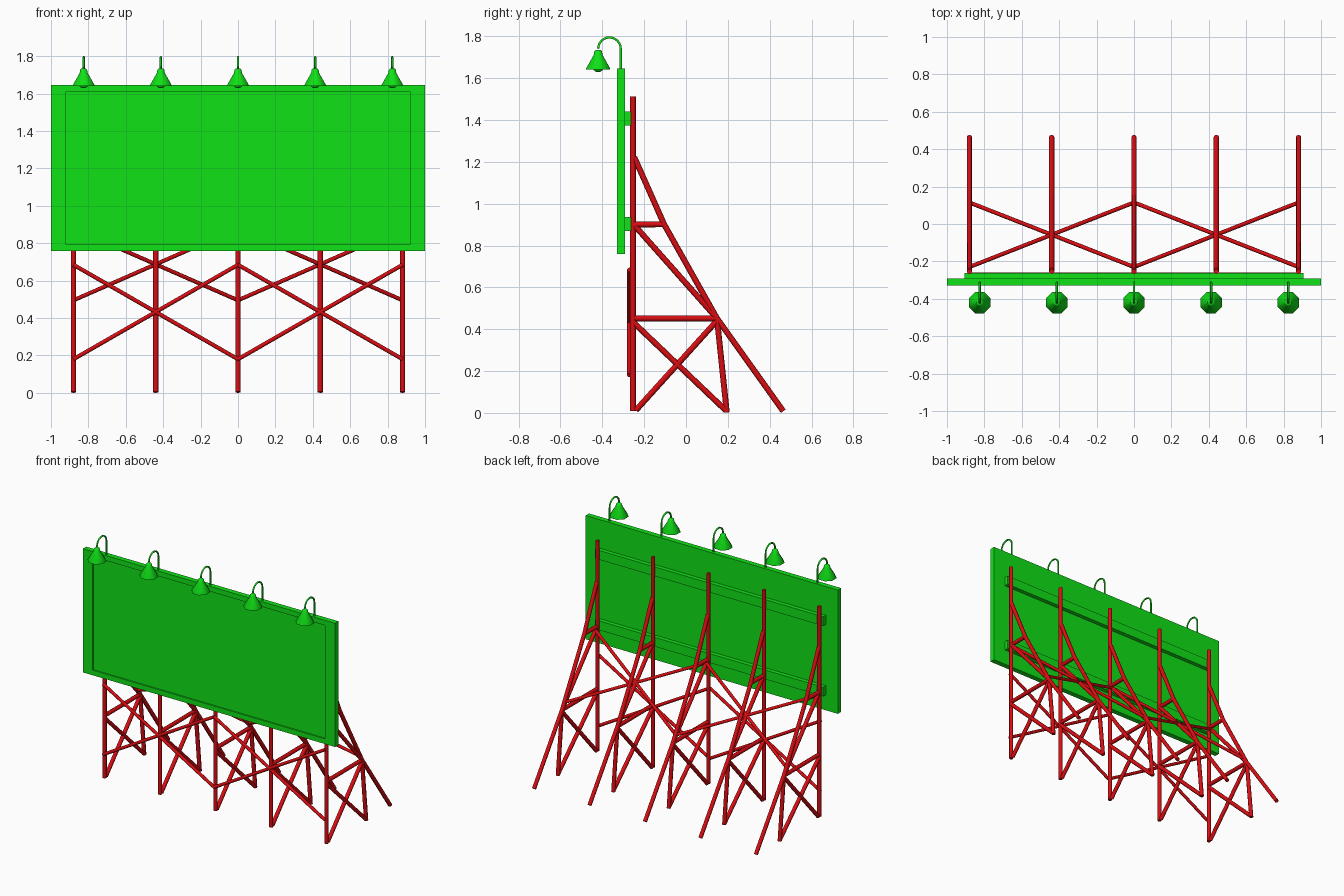
import bpy, bmesh, math
from mathutils import Vector

if "Cube" in bpy.data.objects:
    bpy.data.objects.remove(bpy.data.objects["Cube"])


def material(name, color):
    m = bpy.data.materials.new(name)
    m.diffuse_color = color
    m.use_nodes = True
    m.node_tree.nodes["Principled BSDF"].inputs["Base Color"].default_value = m.diffuse_color
    return m


GREEN = material("green_paint", (0.005, 0.76, 0.008, 1))
RED = material("red_steel", (0.70, 0.004, 0.006, 1))


def finish(bm, name, mat, smooth=False):
    bmesh.ops.recalc_face_normals(bm, faces=bm.faces)
    # Smooth sides, sharp where faces meet at more than 50 degrees
    if smooth:
        for f in bm.faces:
            f.smooth = True
        for e in bm.edges:
            e.smooth = e.calc_face_angle(0) < math.radians(50)
    me = bpy.data.meshes.new(name)
    bm.to_mesh(me)
    bm.free()
    me.materials.append(mat)
    ob = bpy.data.objects.new(name, me)
    bpy.context.collection.objects.link(ob)
    return ob


def box_bm(lo, hi):
    bm = bmesh.new()
    bmesh.ops.create_cube(bm, size=1)
    for v in bm.verts:
        v.co = [(a + b) / 2 + c * (b - a) for a, b, c in zip(lo, hi, v.co)]
    return bm


def rod(name, a, b, r):
    a, b = Vector(a), Vector(b)
    bm = bmesh.new()
    bmesh.ops.create_cone(bm, cap_ends=True, segments=8, radius1=r, radius2=r,
                          depth=(b - a).length)
    rot = (b - a).to_track_quat('Z', 'Y').to_matrix()
    bmesh.ops.rotate(bm, matrix=rot, verts=bm.verts)
    bmesh.ops.translate(bm, vec=(a + b) / 2, verts=bm.verts)
    return finish(bm, name, RED, True)


def lathe(name, profile, center, sides, mat):
    bm = bmesh.new()
    rings = []
    for i in range(sides):
        t = 2 * math.pi * (i + 0.5) / sides
        rings.append([bm.verts.new((center[0] + r * math.cos(t),
                                    center[1] + r * math.sin(t),
                                    center[2] + z)) for r, z in profile])
    for i in range(sides):
        p, q = rings[i], rings[(i + 1) % sides]
        for j in range(len(profile) - 1):
            bm.faces.new((p[j], q[j], q[j + 1], p[j + 1]))
    for j in (0, -1):
        bm.faces.new([ring[j] for ring in rings])
    return finish(bm, name, mat, True)


# Board: flat frame around a panel set back by a straight step
bm = box_bm((-1, -0.33, 0.759), (1, -0.292, 1.646))
bm.normal_update()
front = min(bm.faces, key=lambda f: f.normal.y)
bmesh.ops.inset_region(bm, faces=[front], thickness=0.052)
for v in front.verts:
    v.co.x = math.copysign(0.922, v.co.x)
bm.normal_update()
bmesh.ops.inset_region(bm, faces=[front], thickness=0)
for v in front.verts:
    v.co.y += 0.01
finish(bm, "board", GREEN)

# Mounting rails behind the board
for name, z in (("lower_rail", 0.903), ("upper_rail", 1.408)):
    finish(box_bm((-0.905, -0.292, z - 0.033), (0.905, -0.262, z + 0.033)), name, GREEN)

# Five identical trusses: (y, z) endpoints of each member
POST_Y, R = -0.254, 0.014
KNEE, ELBOW = (0.148, 0.452), (-0.105, 0.902)
MEMBERS = {
    "post": ((POST_Y, 0.008), (POST_Y, 1.513)),
    "top_brace": ((-0.247, 1.222), ELBOW),
    "upper_back_leg": (ELBOW, KNEE),
    "lower_back_leg": (KNEE, (0.465, 0.008)),
    "inner_leg": (KNEE, (0.195, 0.002)),
    "upper_beam": ((POST_Y, 0.9), ELBOW),
    "lower_beam": ((POST_Y, 0.452), KNEE),
    "upper_diagonal": ((POST_Y, 0.905), KNEE),
    "rising_diagonal": ((-0.24, 0.012), (0.143, 0.435)),
    "falling_diagonal": ((POST_Y, 0.435), (0.19, 0.012)),
}
for i in range(5):
    x = -0.88 + 0.44 * i
    for name, (a, b) in MEMBERS.items():
        rod(f"{name}_{i + 1}", (x, *a), (x, *b), R)

# Cross braces: upright pair in front, sloping pair along the upper diagonals
for s in (-1, 1):
    for x0, x1 in ((0, 0.88 * s), (0.88 * s, 0)):
        rod("front_cross_brace", (x0, -0.27, 0.18), (x1, -0.27, 0.685), 0.011)
        rod("sloped_cross_brace", (x0, 0.115, 0.495), (x1, -0.23, 0.88), 0.011)

# Lamps: gooseneck arm, hollow shade and bulb
for i in range(5):
    x = -0.825 + 0.4125 * i
    pts = [(-0.312, 1.64)]
    for k in range(13):
        t = math.pi * k / 12
        pts.append((-0.366 + 0.054 * math.cos(t), 1.741 + 0.054 * math.sin(t)))
    cu = bpy.data.curves.new("lamp_arm", 'CURVE')
    cu.dimensions = '3D'
    cu.bevel_depth = 0.006
    cu.bevel_resolution = 1
    cu.use_fill_caps = True
    sp = cu.splines.new('POLY')
    sp.points.add(len(pts) - 1)
    for p, (y, z) in zip(sp.points, pts):
        p.co = (x, y, z, 1)
    sp.use_smooth = True
    cu.materials.append(GREEN)
    arm = bpy.data.objects.new("lamp_arm", cu)
    bpy.context.collection.objects.link(arm)

    lathe("lamp_shade", [(0.012, 0.09), (0.02, 0.083), (0.023, 0.066), (0.062, 0.002),
                         (0.062, -0.004), (0.056, -0.004), (0.02, 0.058), (0.01, 0.075)],
          (x, -0.42, 1.645), 8, GREEN)
    lathe("lamp_bulb", [(0.01, 0.07), (0.02, 0.03), (0.028, 0.008), (0.022, -0.008), (0.01, -0.015)],
          (x, -0.42, 1.645), 8, GREEN)
